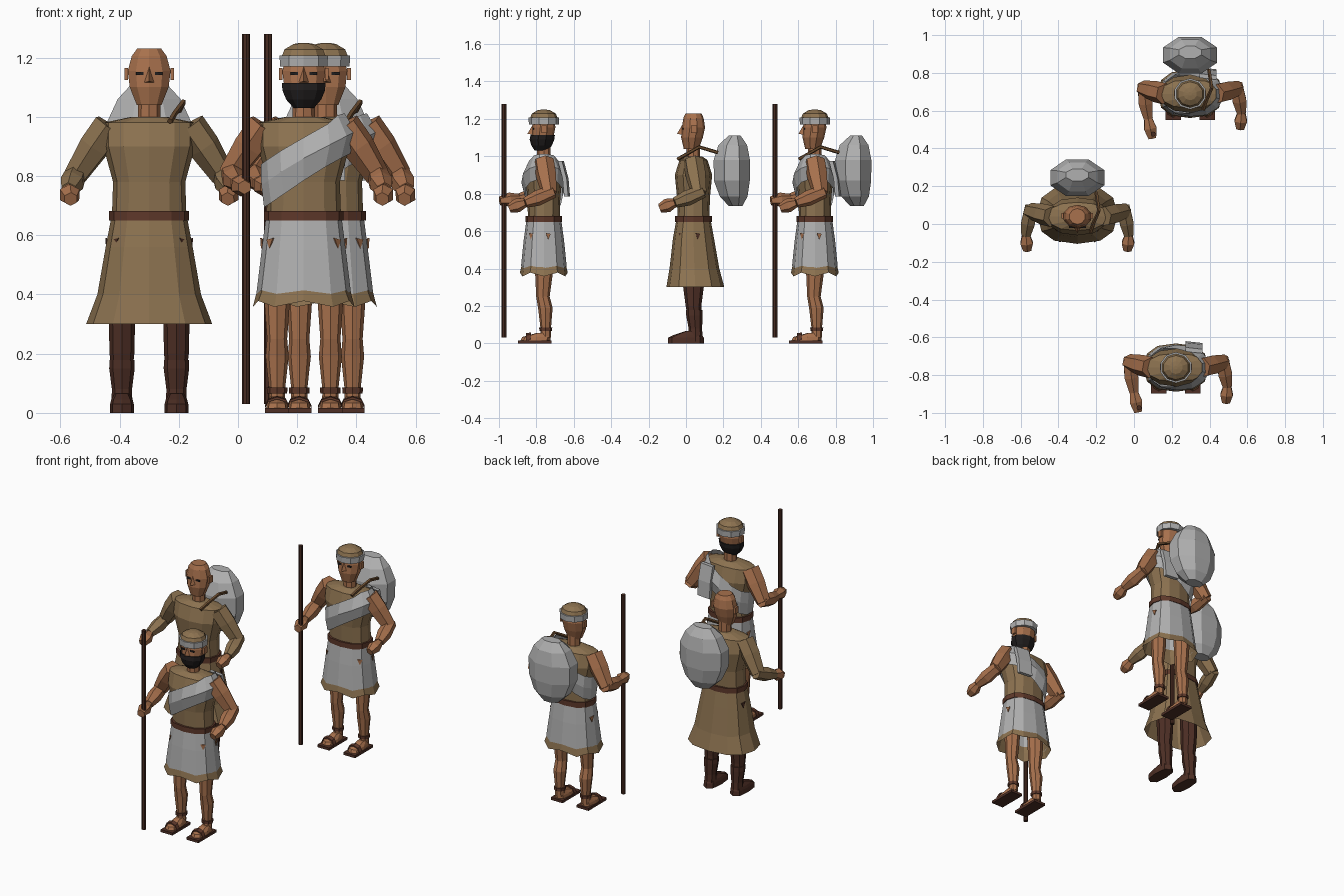
import bpy, bmesh, math
from mathutils import Vector

if "Cube" in bpy.data.objects:
    bpy.data.objects.remove(bpy.data.objects["Cube"])


def material(name, r, g, b):
    lin = [((v / 255 + 0.055) / 1.055) ** 2.4 for v in (r, g, b)]
    m = bpy.data.materials.new(name)
    m.diffuse_color = (*lin, 1)
    m.use_nodes = True
    m.node_tree.nodes["Principled BSDF"].inputs["Base Color"].default_value = m.diffuse_color
    return m


SKIN = material("skin", 168, 113, 77)
TAN = material("tan_cloth", 140, 114, 80)
GREY = material("grey_cloth", 176, 176, 176)
BOOT = material("dark_leather", 78, 47, 37)
BELT = material("belt_leather", 94, 56, 42)
WOOD = material("staff_wood", 70, 42, 32)
BLACK = material("black_hair", 32, 29, 29)
ROPE = material("rope", 104, 74, 46)

origin = Vector((0, 0, 0))   # position of the figure being built


def build(name, verts, faces, mat):
    bm = bmesh.new()
    vs = [bm.verts.new(Vector(v) + origin) for v in verts]
    for f in faces:
        bm.faces.new([vs[i] for i in f])
    bmesh.ops.recalc_face_normals(bm, faces=bm.faces)
    me = bpy.data.meshes.new(name)
    bm.to_mesh(me)
    bm.free()
    me.materials.append(mat)
    ob = bpy.data.objects.new(name, me)
    bpy.context.collection.objects.link(ob)
    return ob


def skin_rings(name, rings, mat, cap0=True, cap1=True):
    n = len(rings[0])
    faces = [(k * n + i, k * n + (i + 1) % n, (k + 1) * n + (i + 1) % n, (k + 1) * n + i)
             for k in range(len(rings) - 1) for i in range(n)]
    if cap0:
        faces.append(tuple(range(n)))
    if cap1:
        faces.append(tuple(range((len(rings) - 1) * n, len(rings) * n)))
    return build(name, [v for r in rings for v in r], faces, mat)


def oval(z, rx, ry, cx=0, cy=0, n=12, square=1.0, jag=0, turn=0):
    pts = []
    for i in range(n):
        a = 2 * math.pi * (i + turn) / n - math.pi / 2
        c, s = math.cos(a), math.sin(a)
        pts.append((cx + rx * math.copysign(abs(c) ** square, c),
                    cy + ry * math.copysign(abs(s) ** square, s), z + jag * (-1) ** i))
    return pts


def loft(name, rows, mat, n=12, cx=0, square=1.0, caps=(True, True), jag=0, turn=0):
    """rows of (z, rx, ry, cy); jag makes the first row ragged"""
    rings = [oval(z, rx, ry, cx, cy, n, square, jag if k == 0 else 0, turn)
             for k, (z, rx, ry, cy) in enumerate(rows)]
    return skin_rings(name, rings, mat, *caps)


def tube(name, path, mat, n=6):
    """path of (x, y, z, radius)"""
    P = [Vector(p[:3]) for p in path]
    rings = []
    for k, p in enumerate(P):
        d = (P[min(k + 1, len(P) - 1)] - P[max(k - 1, 0)]).normalized()
        u = d.cross(Vector((0.3, 1, 0.2))).normalized()
        if abs(d.y) > 0.8:
            u = d.cross(Vector((0, 0, 1))).normalized()
        w = d.cross(u)
        rings.append([p + path[k][3] * (math.cos(2 * math.pi * (i + .5) / n) * u
                      + math.sin(2 * math.pi * (i + .5) / n) * w) for i in range(n)])
    return skin_rings(name, rings, mat)


def box(name, x0, x1, y0, y1, z0, z1, mat):
    return skin_rings(name, [[(x0, y0, z), (x1, y0, z), (x1, y1, z), (x0, y1, z)] for z in (z0, z1)], mat)


TORSO = [(0.66, .126, .085, 0), (0.78, .122, .088, 0), (0.90, .155, .10, 0),
         (0.98, .155, .075, 0), (1.0, .06, .045, 0)]


def head():
    loft("head", [(1.04, .044, .04, -.012), (1.10, .069, .058, -.008), (1.155, .076, .062, 0),
                  (1.205, .062, .054, 0), (1.23, .043, .042, 0)], SKIN, n=10)
    loft("neck", [(0.97, .039, .036, 0), (1.07, .037, .036, 0)], SKIN, n=8)
    build("nose", [(0, -.058, 1.172), (-.02, -.055, 1.115), (.02, -.055, 1.115), (0, -.088, 1.12)],
          [(0, 1, 3), (0, 3, 2), (1, 2, 3), (0, 2, 1)], SKIN)
    for s in (-1, 1):
        box("eye", s * .032 - .013, s * .032 + .013, -.06, -.053, 1.142, 1.152, BLACK)
        box("ear", s * .078 - .006, s * .078 + .006, -.012, .018, 1.125, 1.165, SKIN)


def arm(s, elbow, wrist, tip, sleeve):
    sx = lambda p, r: (s * p[0], p[1], p[2], r)
    mid = [(a + b) / 2 for a, b in zip(elbow, wrist)]
    tube("upper_arm", [sx((.135, 0, .972), .056), sx((.185, .012, .90), .056), sx(elbow, .042)], sleeve)
    tube("forearm", [sx((elbow[0] - .004, elbow[1] + .02, elbow[2] + .012), .036),
                     sx(mid, .042), sx(wrist, .028)], sleeve)
    palm = [(a + b) / 2 for a, b in zip(wrist, tip)]
    tube("hand", [sx(wrist, .024), sx(palm, .038), sx(tip, .024)], SKIN)


def pack():
    loft("bundle", [(.735, .06, .04, .225), (.785, .115, .08, .215), (.87, .152, .104, .205),
                    (.98, .155, .105, .205), (1.06, .115, .083, .21), (1.11, .065, .035, .22)],
         GREY, n=8, turn=.5)
    tube("bundle_rope", [(.07, -.085, .985, .01), (.085, -.04, 1.01, .01), (.115, .03, 1.05, .01),
                         (.10, .13, 1.02, .01)], ROPE, 5)


def tears(mat, rx, ry):
    # small torn triangles on the sides of the skirt
    for s in (-1, 1):
        for ang in (-38, 12):
            a = math.radians(ang)
            pts = []
            for k in (1.0, 1.04):
                for da, z in ((-.12, .59), (.12, .585), (0, .555)):
                    pts.append((s * k * rx * math.cos(a + da), k * ry * math.sin(a + da), z))
            build("skirt_tear", pts, [(0, 1, 2), (3, 4, 5), (0, 1, 4, 3), (1, 2, 5, 4), (2, 0, 3, 5)], mat)


def belt():
    loft("belt", [(.65, .135, .098, 0), (.682, .135, .098, 0)], BELT, square=.85)


def robed_figure():
    head()
    loft("robe_top", TORSO, TAN, square=.85)
    belt()
    loft("robe_skirt", [(.30, .213, .155, .01), (.40, .175, .133, .005), (.56, .147, .11, 0), (.66, .128, .092, 0)],
         TAN, square=.8, caps=(False, True))
    tears(BOOT, .143, .108)
    for s in (-1, 1):
        arm(s, (.25, .03, .80), (.272, -.10, .752), (.265, -.18, .722), TAN)
        loft("trouser_leg", [(.15, .036, .036, .005), (.20, .042, .042, 0), (.30, .044, .055, 0),
                             (.55, .05, .055, 0)], BOOT, n=8, cx=s * .092)
        loft("boot_shaft", [(.01, .036, .04, .01), (.08, .034, .036, .01), (.15, .043, .044, .005),
                            (.178, .042, .044, .005)], BOOT, n=8, cx=s * .092)
        loft("boot_foot", [(0, .041, .097, -.04), (.03, .04, .095, -.04), (.045, .036, .075, -.03),
                           (.065, .025, .04, -.005)], BOOT, n=8, cx=s * .092, square=.7)
    pack()


def torso_radius(z):
    for a, b in zip(TORSO, TORSO[1:]):
        if z <= b[0]:
            t = max(0, (z - a[0]) / (b[0] - a[0]))
            return a[1] + t * (b[1] - a[1]), a[2] + t * (b[2] - a[2])
    return TORSO[-1][1:3]


def sash():
    # slanted band wrapped round the chest and over one shoulder
    rings = []
    for off, lift in ((-.075, .012), (0, .024), (.07, .01)):
        ring = []
        for x, y, _ in oval(0, 1, 1, n=14, square=.85):
            z = .86 + .62 * x * .15 + off
            rx, ry = torso_radius(min(z, .985))
            ring.append((x * (rx + lift), y * (ry + lift), min(z, 1.012)))
        rings.append(ring)
    skin_rings("sash", rings, GREY, False, False)
    skin_rings("sash_tail", [[(.05, y, z), (.14, y - .01, z), (.14, y + .012, z), (.05, y + .022, z)]
                             for z, y in ((.785, .118), (.88, .11), (.975, .085))], GREY)


def wanderer(bearded, carrying):
    head()
    loft("cap_band", [(1.17, .084, .08, 0), (1.207, .086, .082, 0)], GREY, n=10)
    loft("cap_crown", [(1.20, .08, .076, 0), (1.228, .068, .064, 0), (1.246, .036, .034, 0),
                       (1.25, .01, .01, 0)], TAN, n=10)
    if bearded:
        loft("beard", [(1.03, .036, .036, -.012), (1.058, .062, .055, -.012), (1.09, .076, .066, -.01),
                       (1.115, .077, .065, -.006)], BLACK, n=10)
    loft("tunic_top", TORSO, TAN, square=.85)
    sash()
    belt()
    loft("skirt", [(.408, .16, .122, 0), (.55, .142, .108, 0), (.66, .128, .093, 0)],
         GREY, square=.8, caps=(False, True), jag=.006)
    loft("skirt_hem", [(.368, .172, .128, 0), (.415, .157, .119, 0), (.45, .150, .113, 0)],
         TAN, square=.8, caps=(False, False), jag=.01)
    tears(SKIN, .142, .109)
    arm(-1, (.25, .03, .805), (.222, -.13, .775), (.20, -.235, .762), SKIN)
    arm(1, (.25, .03, .80), (.272, -.10, .752), (.265, -.185, .722), SKIN)
    for s in (-1, 1):
        x = s * .09
        loft("leg", [(.03, .028, .028, .01), (.08, .027, .028, .01), (.19, .039, .039, .008), (.25, .034, .036, -.005),
                     (.36, .042, .046, 0), (.55, .05, .055, 0)], SKIN, n=8, cx=x)
        loft("ankle_strap", [(.066, .034, .034, .01), (.085, .035, .035, .01)], BELT, n=8, cx=x)
        box("sandal_sole", x - .041, x + .041, -.138, .042, 0, .016, BOOT)
        loft("foot", [(.016, .037, .08, -.045), (.034, .034, .075, -.04), (.055, .022, .035, -.005)],
             SKIN, n=8, cx=x, square=.7)
        # strap arched across the toes
        skin_rings("toe_strap", [[(x + px, y, pz + t) for y, t in ((-.095, 0), (-.07, .004),
                   (-.07, .012), (-.095, .008))] for px, pz in
                   ((-.041, .014), (-.03, .036), (0, .046), (.03, .036), (.041, .014))], BELT)
    tube("staff", [(-.195, -.213, .03, .0135), (-.195, -.213, 1.28, .0135)], WOOD, 8)
    if carrying:
        pack()


origin = Vector((-.30, .04, 0))
robed_figure()
origin = Vector((.222, -.76, 0))
wanderer(True, False)
origin = Vector((.297, .689, 0))
wanderer(False, True)
